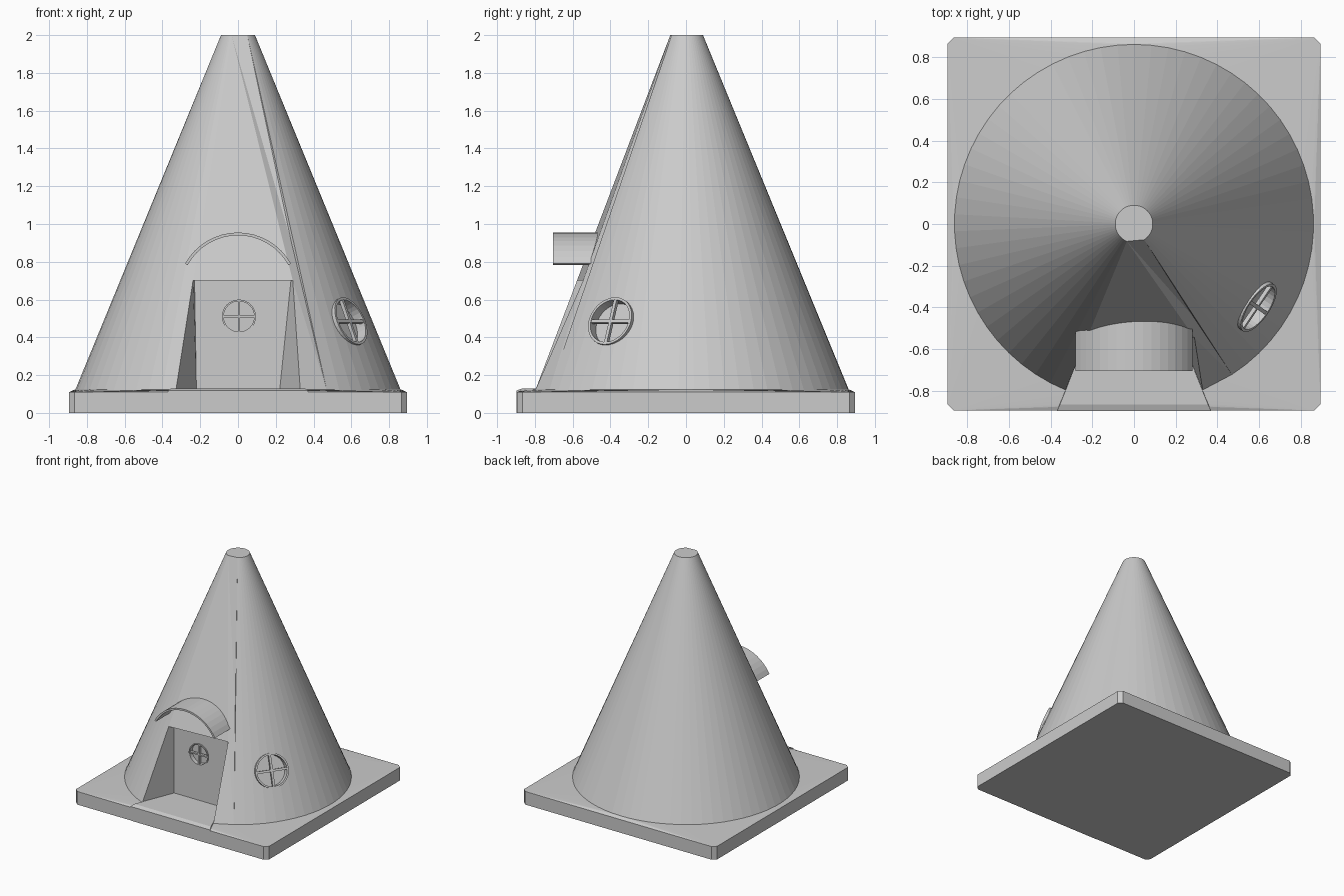
import bpy, bmesh
from math import sin, cos, radians, pi
from mathutils import Matrix, Vector

if "Cube" in bpy.data.objects:
    bpy.data.objects.remove(bpy.data.objects["Cube"])

grey = bpy.data.materials.new("plain_grey")
grey.use_nodes = True
grey.diffuse_color = (0.6, 0.6, 0.6, 1)
grey.node_tree.nodes["Principled BSDF"].inputs["Base Color"].default_value = (0.6, 0.6, 0.6, 1)


def finish(name, bm, matrix=None):
    bmesh.ops.recalc_face_normals(bm, faces=bm.faces[:])
    if matrix is not None:
        bm.transform(matrix)
    mesh = bpy.data.meshes.new(name)
    bm.to_mesh(mesh)
    bm.free()
    mesh.materials.append(grey)
    obj = bpy.data.objects.new(name, mesh)
    bpy.context.collection.objects.link(obj)
    return obj


def hull(name, points):
    bm = bmesh.new()
    bmesh.ops.convex_hull(bm, input=[bm.verts.new(p) for p in points])
    bmesh.ops.dissolve_limit(bm, angle_limit=0.01, verts=bm.verts[:], edges=bm.edges[:])
    return finish(name, bm)


def on_cone(angle, radius, z):
    """Point at an angle measured from the front towards +x."""
    return Vector((radius * sin(angle), -radius * cos(angle), z))


# Square base with cut corners and a slightly raised round seat for the cone
W, K, R = 0.895, 0.865, 0.865
corners = [(sx * a, sy * b) for sx in (-1, 1) for sy in (-1, 1) for a, b in ((W, K), (K, W))]
hull("base", [(x, y, z) for x, y in corners for z in (0, 0.11)]
     + [on_cone(i * pi / 36, R, 0.123) for i in range(72)])

# Entrance step with a sloped front lip
hull("entrance_step", [(s * x, y, z) for s in (-1, 1) for x, y, z in (
    (0.37, -0.898, 0), (0.37, -0.898, 0.118), (0.355, -0.865, 0.13),
    (0.22, -0.53, 0.13), (0.22, -0.53, 0))])

# Cone shell: round sides, one flat front panel and a doorway recess
bm = bmesh.new()
N, Z0, Z1, ZD, RT = 56, 0.115, 2.0, 0.7, 0.09
start, end = radians(33), radians(360 - 22.4)
angles = [start + (end - start) * i / N for i in range(N + 1)]
bottom = [bm.verts.new(on_cone(a, R, Z0)) for a in angles]
top = [bm.verts.new(on_cone(a, RT, Z1)) for a in angles]
r_door = R + (RT - R) * (ZD - Z0) / (Z1 - Z0)
door_l = bm.verts.new(on_cone(end, r_door, ZD))
door_r = bm.verts.new((0.29, -0.545, ZD))
foot_r = bm.verts.new((0.33, -0.8, Z0))
seam = bm.verts.new(bottom[0].co.lerp(top[0].co, 0.42) + Vector((-0.012, 0.012, 0)))
back = [bm.verts.new(p) for p in ((-0.22, -0.53, Z0), (0.22, -0.53, Z0),
                                  (0.28, -0.52, ZD), (-0.23, -0.52, ZD))]
for i in range(N - 1):
    bm.faces.new((bottom[i], bottom[i + 1], top[i + 1], top[i]))
bm.faces.new((bottom[N - 1], bottom[N], door_l, top[N], top[N - 1]))
for face in (
        (top[N], door_l, door_r), (top[N], door_r, seam), (top[N], seam, top[0]),
        (door_r, foot_r, bottom[0]), (door_r, bottom[0], seam), (seam, bottom[0], top[0]),
        (door_l, bottom[N], back[0], back[3]), (door_r, back[2], back[1], foot_r),
        back, (door_l, back[3], back[2], door_r),
        top, bottom + [back[0], back[1], foot_r]):
    bm.faces.new(face)
cone = finish("cone_shell", bm)


def round_window(name, matrix, radius, rim, depth):
    # Cut the opening
    bm = bmesh.new()
    bmesh.ops.create_cone(bm, cap_ends=True, segments=32, radius1=radius - rim / 2,
                          radius2=radius - rim / 2, depth=depth * 2)
    cutter = finish(name + "_cutter", bm, matrix)
    cutter.hide_render = True
    mod = cone.modifiers.new("opening", 'BOOLEAN')
    mod.operation, mod.solver, mod.object = 'DIFFERENCE', 'EXACT', cutter
    bpy.context.view_layer.objects.active = cone
    bpy.ops.object.modifier_apply(modifier=mod.name)
    bpy.data.objects.remove(cutter)
    # Ring frame
    bm = bmesh.new()
    rings = [[bm.verts.new((r * cos(i * pi / 16), r * sin(i * pi / 16), z)) for i in range(32)]
             for r, z in ((radius - rim, -depth), (radius - rim, 0.006),
                          (radius, 0.006), (radius, -depth))]
    for a, b in zip(rings, rings[1:] + rings[:1]):
        for i in range(32):
            j = (i + 1) % 32
            bm.faces.new((a[i], a[j], b[j], b[i]))
    finish(name + "_frame", bm, matrix)
    # Crossed bars
    for part, size in (("upright", (rim * 1.3, radius * 1.9, 0.02)),
                       ("crossbar", (radius * 1.9, rim * 1.3, 0.02))):
        bm = bmesh.new()
        bmesh.ops.create_cube(bm, size=1, matrix=Matrix.Diagonal((*size, 1)))
        finish(name + "_" + part, bm, matrix @ Matrix.Translation((0, 0, -0.008)))


slope = radians(22.4)
round_window("side_window", Matrix.Translation((0.594, -0.4, 0.485))
             @ Matrix.Rotation(radians(56), 4, 'Z')
             @ Matrix.Rotation(pi / 2 - slope, 4, 'X'), 0.135, 0.014, 0.05)
round_window("door_window", Matrix.Translation((0.005, -0.526, 0.51))
             @ Matrix.Rotation(pi / 2, 4, 'X'), 0.09, 0.009, 0.03)

# Curved awning over the doorway
bm = bmesh.new()
steps, spread = 16, radians(61)
outline = []
for r in (0.32, 0.305):
    arc = [(r * sin(a), 0.635 + r * cos(a))
           for a in (spread * (2 * i / steps - 1) for i in range(steps + 1))]
    outline.append(arc)
loops = [[[bm.verts.new((x, y, z)) for x, z in arc] for arc in outline] for y in (-0.705, -0.44)]
(fo, fi), (bo, bi) = loops
for p, q in ((fo, fi), (fi, bi), (bi, bo), (bo, fo)):
    for i in range(steps):
        bm.faces.new((p[i], p[i + 1], q[i + 1], q[i]))
for i in (0, steps):
    bm.faces.new((fo[i], fi[i], bi[i], bo[i]))
finish("awning", bm)
